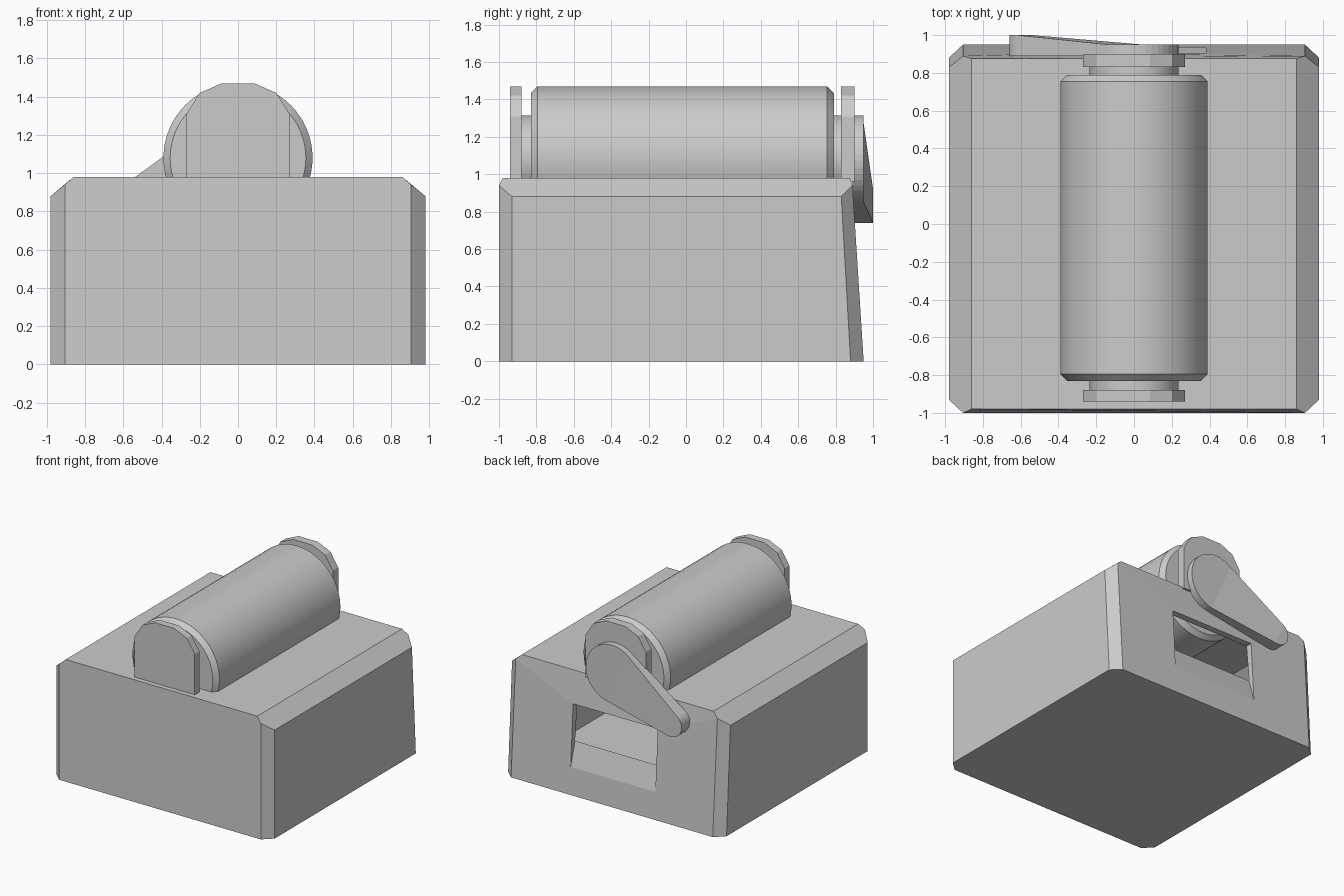
import bpy, bmesh, math

if "Cube" in bpy.data.objects:
    bpy.data.objects.remove(bpy.data.objects["Cube"])


def make(name, verts, faces, smooth=True):
    me = bpy.data.meshes.new(name)
    me.from_pydata(verts, [], faces)
    bm = bmesh.new()
    bm.from_mesh(me)
    bmesh.ops.remove_doubles(bm, verts=bm.verts, dist=1e-5)
    bmesh.ops.recalc_face_normals(bm, faces=bm.faces)
    bm.to_mesh(me)
    bm.free()
    ob = bpy.data.objects.new(name, me)
    bpy.context.collection.objects.link(ob)
    if smooth:
        bpy.ops.object.select_all(action='DESELECT')
        ob.select_set(True)
        bpy.context.view_layer.objects.active = ob
        bpy.ops.object.shade_smooth_by_angle(angle=math.radians(25))
    return ob


def prism(name, outline, back, front):
    """Extrude an x/z outline along y; each end is a number or a function of (x, z)."""
    n = len(outline)
    at = lambda f, x, z: f(x, z) if callable(f) else f
    verts = [(x, at(back, x, z), z) for x, z in outline]
    verts += [(x, at(front, x, z), z) for x, z in outline]
    faces = [(i, (i + 1) % n, n + (i + 1) % n, n + i) for i in range(n)]
    return verts, faces + [tuple(range(n)), tuple(range(n, 2 * n))]


def lathe(name, profile, cz, n=64):
    """Revolve (y, radius) points around the y axis at height cz."""
    verts = [(r * math.cos(a), y, cz + r * math.sin(a)) for y, r in profile
             for a in (2 * math.pi * k / n for k in range(n))]
    m = len(profile)
    faces = [(j * n + i, j * n + (i + 1) % n, (j + 1) * n + (i + 1) % n, (j + 1) * n + i)
             for j in range(m - 1) for i in range(n)]
    faces += [tuple(range(n)), tuple(range((m - 1) * n, m * n))]
    return make(name, verts, faces)


# Hollow case with chamfered edges and a sloping back
verts, faces = [], []


def face(*pts):
    faces.append(tuple(range(len(verts), len(verts) + len(pts))))
    verts.extend(pts)


def wall(z):
    return 0.95 - 0.064 * z


def both(pts):
    return pts + [(-x, y, z) for x, y, z in reversed(pts)]


top_f, top_b = (0.86, -0.98, 0.98), (0.86, 0.875, 0.98)
ff0, fs0, bs0, bb0 = (0.905, -1, 0), (0.98, -0.93, 0), (0.98, 0.88, 0), (0.905, 0.95, 0)
ff1, fs1 = (0.905, -1, 0.94), (0.98, -0.93, 0.88)
bs1, bb1 = (0.98, 0.83, 0.88), (0.905, 0.89, 0.94)
W, Z0, Z1, ZR = 0.38, 0.22, 0.72, 0.41
low, high = (W, wall(Z0), Z0), (W, wall(Z1), Z1)
ramp, lip = (W, 0.88, ZR), (W, 0.85, Z1)
face(*both([ff0, fs0, bs0, bb0]))
face(*both([top_f, top_b]))
face(*both([ff0, ff1, top_f]))
face(*both([bb0, low]))
face(*both([high, bb1, top_b]))
face(*both([low, ramp]))
face(*both([high, lip]))
for s in (1, -1):
    for poly in ([ff0, fs0, fs1, ff1], [fs0, bs0, bs1, fs1], [bs0, bb0, bb1, bs1],
                 [fs1, ff1, top_f, top_b, bb1, bs1],
                 [bb0, low, high, bb1], [low, ramp, lip, high]):
        face(*[(s * x, y, z) for x, y, z in poly])
make("case", verts, faces, False)

# Drum with chamfered ends
CZ = 1.08
lathe("drum", [(-0.83, 0.355), (-0.795, 0.39), (0.755, 0.39), (0.79, 0.355)], CZ)

# Hubs and end plates at both ends of the drum
half = [(0.27, 0.96), (0.27, 1.31), (0.2, 1.42), (0.085, 1.47)]
plate = half + [(-x, z) for x, z in reversed(half)]
for label, hub, ends in (("front", (-0.89, -0.82), (-0.94, -0.88)),
                         ("back", (0.78, 0.84), (0.83, 0.90))):
    lathe(label + "_hub", [(hub[0], 0.235), (hub[1], 0.235)], CZ)
    make(label + "_plate", *prism("", plate, *ends), False)

# Tapered lever: flat round boss, then an arm sloping outward to a round tip
R, r, tx, tz = 0.235, 0.1, -0.56, 0.84
dx, dz = tx, tz - CZ
L = math.hypot(dx, dz)
ang = math.atan2(dz, dx)
t = math.acos((R - r) / L)
N = 24


def arc(cx, cz, rad, a0, a1):
    return [(cx + rad * math.cos(a0 + (a1 - a0) * i / N),
             cz + rad * math.sin(a0 + (a1 - a0) * i / N)) for i in range(N + 1)]


boss = arc(0, CZ, R, ang + t, ang + 2 * math.pi - t)
tip = arc(tx, tz, r, ang - t, ang + t)
s0, s1 = R * math.cos(t), L + r * math.cos(t)


def outer(x, z):
    s = (x * dx + (z - CZ) * dz) / L
    return 0.95 + 0.05 * min(1, max(0, (s - s0) / (s1 - s0)))


outline = boss + tip
verts, faces = prism("", outline, 0.89, outer)
n, m = len(outline), len(boss)
faces[-1] = tuple(range(n, n + m))
faces += [(n + m - 1, n + m, 2 * n - 1, n), tuple(range(n + m, 2 * n))]
make("lever", verts, faces, False)
